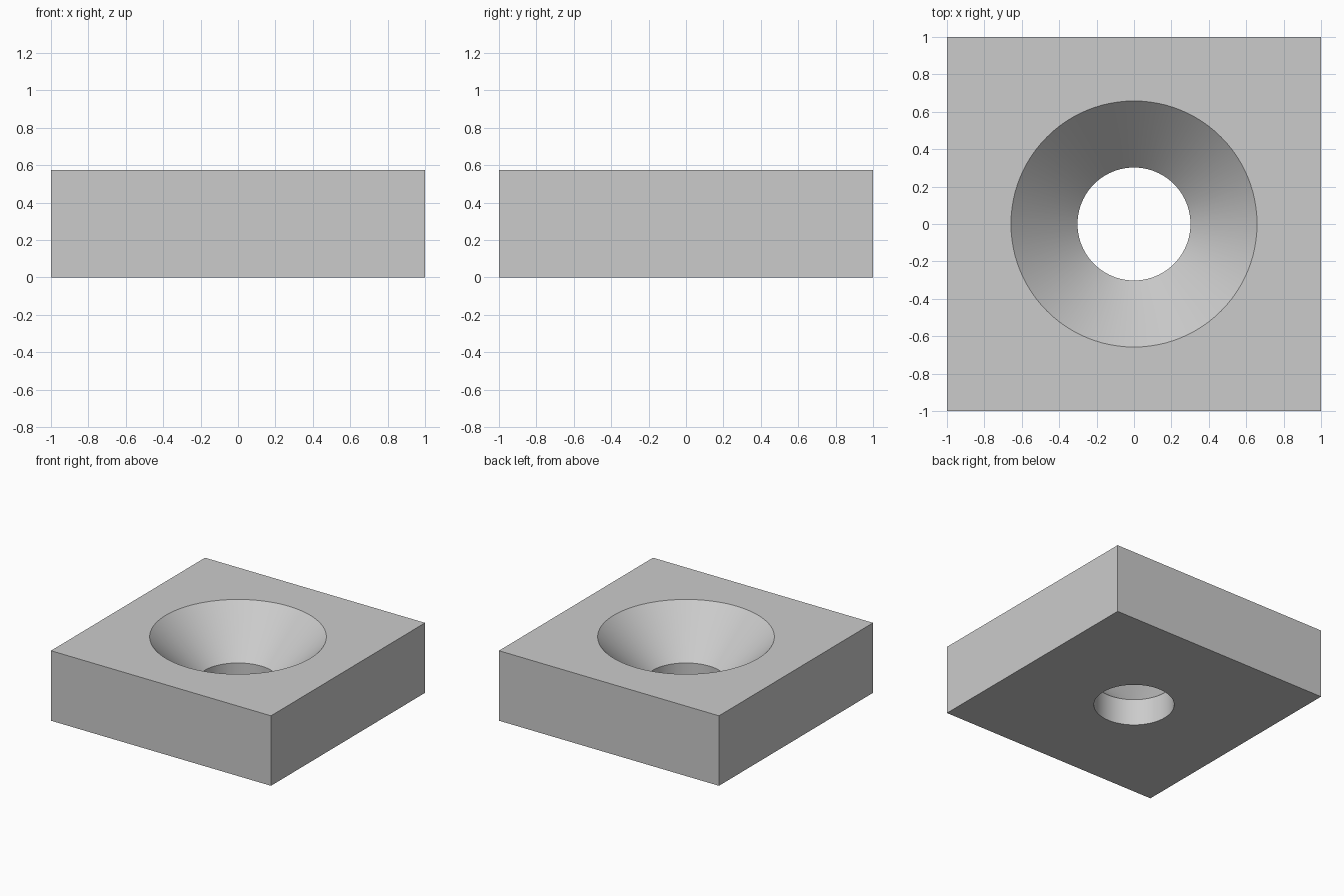
import bpy
import bmesh
import math

SIZE, HEIGHT = 2.0, 0.575
HOLE_R, SINK_R = 0.302, 0.658
SINK_Z = HEIGHT - (SINK_R - HOLE_R)   # 45 degree countersink
SEGMENTS = 96
OVER = 0.1                            # cutter overshoot

cube = bpy.data.objects.get("Cube")
if cube:
    bpy.data.objects.remove(cube, do_unlink=True)

grey = bpy.data.materials.new("plain_grey")
grey.use_nodes = True
colour = (0.6, 0.6, 0.6, 1.0)
grey.diffuse_color = colour
grey.node_tree.nodes["Principled BSDF"].inputs["Base Color"].default_value = colour


def make_object(name, bm):
    bmesh.ops.recalc_face_normals(bm, faces=bm.faces)
    mesh = bpy.data.meshes.new(name)
    bm.to_mesh(mesh)
    bm.free()
    mesh.materials.append(grey)
    obj = bpy.data.objects.new(name, mesh)
    bpy.context.collection.objects.link(obj)
    return obj


# Square block
bm = bmesh.new()
bmesh.ops.create_cube(bm, size=1)
for v in bm.verts:
    v.co.x *= SIZE
    v.co.y *= SIZE
    v.co.z = (v.co.z + 0.5) * HEIGHT
block = make_object("countersunk_block", bm)

# Cutter: straight hole opening into a cone
bm = bmesh.new()
profile = [(HOLE_R, -OVER), (HOLE_R, SINK_Z), (SINK_R + OVER, HEIGHT + OVER)]
rings = []
for r, z in profile:
    angles = [2 * math.pi * i / SEGMENTS for i in range(SEGMENTS)]
    rings.append([bm.verts.new((r * math.cos(a), r * math.sin(a), z)) for a in angles])
for low, high in zip(rings, rings[1:]):
    for i in range(SEGMENTS):
        j = (i + 1) % SEGMENTS
        bm.faces.new((low[i], low[j], high[j], high[i]))
bm.faces.new(rings[0])
bm.faces.new(rings[-1])
cutter = make_object("hole_cutter", bm)
cutter.hide_render = True

# Cut the hole, then smooth its wall with sharp rims
cut = block.modifiers.new("Countersunk hole", 'BOOLEAN')
cut.operation = 'DIFFERENCE'
cut.solver = 'EXACT'
cut.object = cutter
bpy.ops.object.select_all(action='DESELECT')
bpy.context.view_layer.objects.active = block
block.select_set(True)
bpy.ops.object.modifier_apply(modifier=cut.name)
bpy.data.objects.remove(cutter, do_unlink=True)
bpy.ops.object.shade_smooth_by_angle(angle=math.radians(30))
